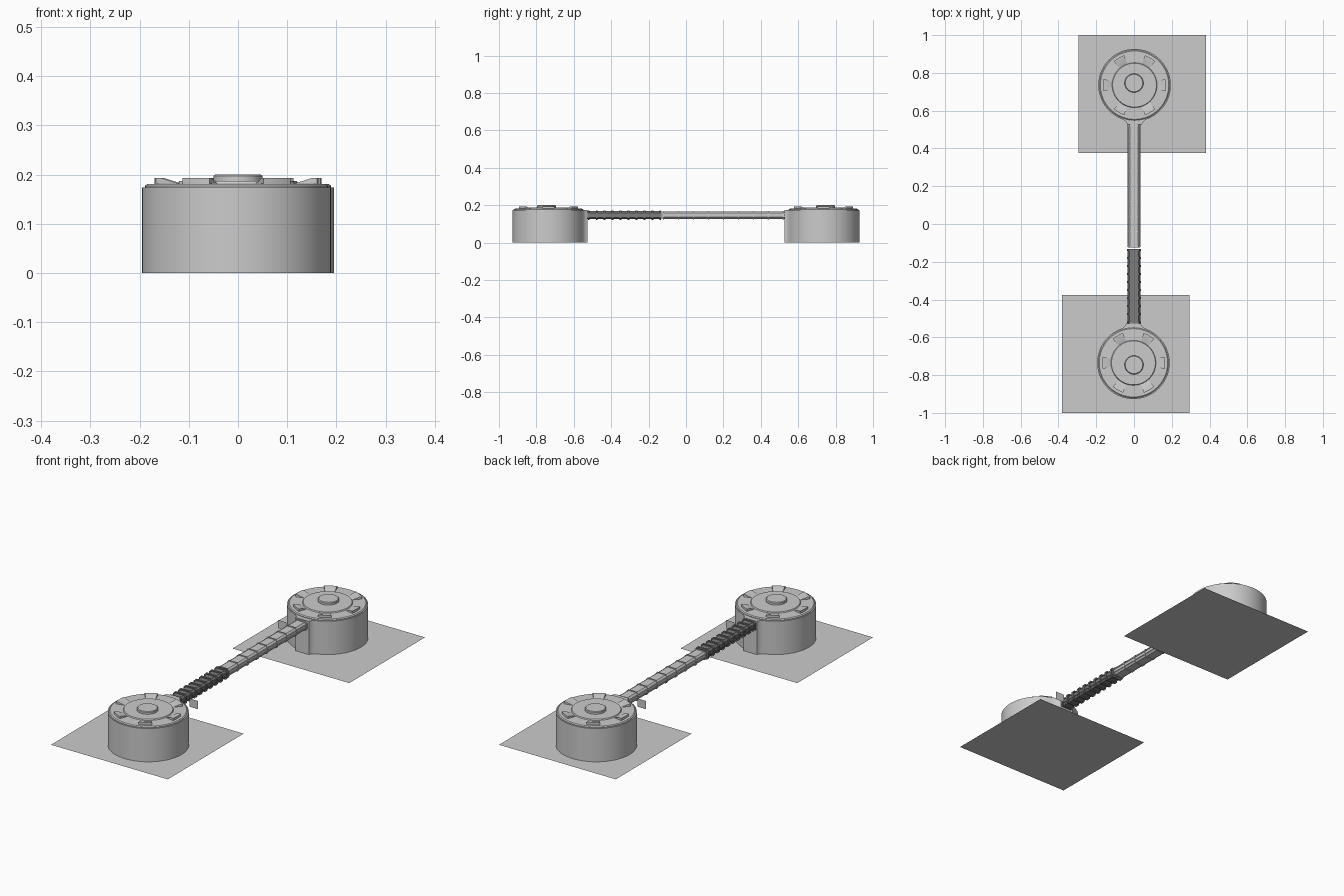
import bpy, bmesh, math

if "Cube" in bpy.data.objects:
    bpy.data.objects.remove(bpy.data.objects["Cube"])


def finish(name, bm, smooth=True):
    bmesh.ops.recalc_face_normals(bm, faces=bm.faces[:])
    me = bpy.data.meshes.new(name)
    bm.to_mesh(me)
    bm.free()
    ob = bpy.data.objects.new(name, me)
    bpy.context.collection.objects.link(ob)
    if smooth:
        bpy.ops.object.select_all(action='DESELECT')
        ob.select_set(True)
        bpy.context.view_layer.objects.active = ob
        bpy.ops.object.shade_smooth_by_angle(angle=math.radians(30))
    return ob


def lathe(name, profile, steps=64):
    bm = bmesh.new()
    vs = [bm.verts.new((r, 0, z)) for r, z in profile]
    es = [bm.edges.new(p) for p in zip(vs, vs[1:])]
    bmesh.ops.spin(bm, geom=vs + es, cent=(0, 0, 0), axis=(0, 0, 1),
                   angle=2 * math.pi, steps=steps)
    bmesh.ops.remove_doubles(bm, verts=bm.verts[:], dist=1e-5)
    return finish(name, bm)


def loft(bm, sections, caps=True):
    rings = [[bm.verts.new(p) for p in s] for s in sections]
    n = len(rings[0])
    for a, b in zip(rings, rings[1:]):
        for i in range(n):
            bm.faces.new((a[i], a[(i + 1) % n], b[(i + 1) % n], b[i]))
    if caps:
        bm.faces.new(rings[0])
        bm.faces.new(rings[-1])


def sheet(name, pts):
    bm = bmesh.new()
    bm.faces.new([bm.verts.new(p) for p in pts])
    return finish(name, bm, False)


def drum_wall():
    # round tank outline with a flared neck facing the walkway
    R, n = 0.192, 64
    a0, a1 = math.radians(-68), math.radians(248)
    pts = [(R * math.cos(a0 + (a1 - a0) * i / n), R * math.sin(a0 + (a1 - a0) * i / n))
           for i in range(n + 1)]
    neck = [(0.053, -0.187), (0.043, -0.197), (0.038, -0.209)]
    pts += [(-x, y) for x, y in neck] + neck[::-1]
    bm = bmesh.new()
    loft(bm, [[(x, y, z) for x, y in pts] for z in (0, 0.174)], caps=False)
    bm.verts.ensure_lookup_table()
    bm.faces.new(bm.verts[len(pts):])
    return finish("drum_wall", bm)


def vents():
    # six wedge vents: tall at the rim, sloping down inwards
    bm = bmesh.new()
    for k in range(6):
        secs = []
        for j in range(7):
            a = k * math.pi / 3 + (j / 6 - 0.5) * 0.38
            secs.append([(r * math.cos(a), r * math.sin(a), z) for r, z in
                         ((0.167, 0.178), (0.167, 0.193), (0.156, 0.193), (0.118, 0.181), (0.118, 0.178))])
        loft(bm, secs)
    return finish("roof_vents", bm)


def tower(rot):
    parts = [
        drum_wall(),
        lathe("roof_rim", [(0.186, 0.173), (0.186, 0.177), (0.181, 0.181), (0.119, 0.182),
                           (0.116, 0.187), (0, 0.187)]),
        vents(),
        sheet("ground_pad", [(-0.298, -0.36, 0), (0.377, -0.36, 0), (0.377, 0.265, 0), (-0.298, 0.265, 0)]),
        sheet("side_sign", [(-0.108, -0.255, 0.117), (-0.058, -0.255, 0.117),
                            (-0.058, -0.255, 0.16), (-0.108, -0.255, 0.16)]),
    ]
    s = -1 if rot else 1
    for ob in parts:
        ob.location = (0.003 * s, 0.735 * s, 0)
        ob.rotation_euler.z = rot
    cap = lathe("roof_cap", [(0.05, 0.186), (0.05, 0.197), (0.046, 0.2), (0, 0.2)], 40)
    cap.location = (0, 0.746 * s, 0)


tower(0)
tower(math.pi)


def section(y, g):
    # walkway cross-section with chamfered corners, grown by g
    w, lo, hi, c = 0.031 + g, 0.127 - g, 0.167 + g, 0.009
    return [(-w, y, lo + c), (-w + c, y, lo), (w - c, y, lo), (w, y, lo + c),
            (w, y, hi - c), (w - c, y, hi), (-w + c, y, hi), (-w, y, hi - c)]


def beam(name, spans):
    bm = bmesh.new()
    for y0, y1, g in spans:
        loft(bm, [section(y0, g), section(y1, g)])
    return finish(name, bm, False)


def side_rails(name, y0, y1):
    bm = bmesh.new()
    for s in (-1, 1):
        for z in (0.139, 0.156):
            x0, x1 = s * 0.029, s * 0.034
            loft(bm, [[(x0, y, z - 0.003), (x1, y, z - 0.003), (x1, y, z + 0.003), (x0, y, z + 0.003)]
                      for y in (y0, y1)])
    return finish(name, bm, False)


# smooth long walkway with thin bands
beam("walkway_long", [(-0.125, 0.535, 0)])
beam("walkway_bands", [(y - 0.003, y + 0.003, 0.003) for y in [-0.12 + 0.08 * i for i in range(9)]])
side_rails("walkway_rails", -0.12, 0.53)

# darker ribbed walkway section
dark = bpy.data.materials.new("dark_grey")
dark.diffuse_color = (0.2, 0.2, 0.2, 1)
dark.use_nodes = True
dark.node_tree.nodes["Principled BSDF"].inputs["Base Color"].default_value = dark.diffuse_color
for ob in (beam("walkway_ribbed", [(-0.535, -0.132, 0.001)]),
           beam("walkway_ribs", [(y - 0.005, y + 0.005, 0.006) for y in [-0.52 + 0.0425 * i for i in range(10)]]),
           side_rails("ribbed_rails", -0.53, -0.135)):
    ob.data.materials.append(dark)
